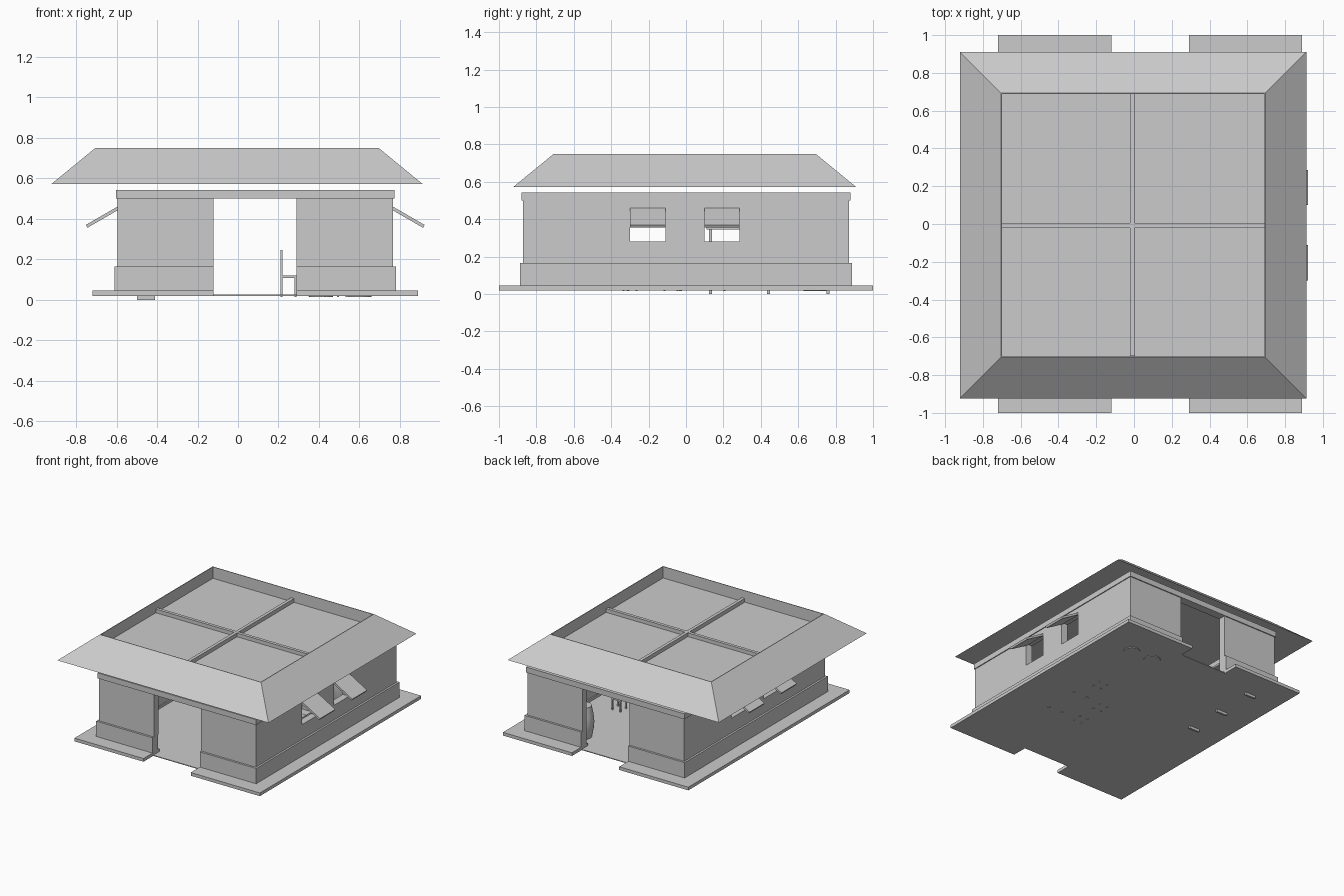
import bpy, bmesh, math
from mathutils import Matrix, Vector

if "Cube" in bpy.data.objects:
    bpy.data.objects.remove(bpy.data.objects["Cube"], do_unlink=True)

grey = bpy.data.materials.new("plain grey")
grey.use_nodes = True
grey.diffuse_color = (0.6, 0.6, 0.6, 1)
grey.node_tree.nodes["Principled BSDF"].inputs["Base Color"].default_value = (0.6, 0.6, 0.6, 1)

CX = 0.085                      # centre line of the building
DOOR = (-0.12, 0.29)            # doorway, same at front and back
WINDOWS = ((-0.30, -0.11), (0.10, 0.285))
SILL, HEAD = 0.28, 0.46


def finish(name, bm):
    mesh = bpy.data.meshes.new(name)
    bmesh.ops.recalc_face_normals(bm, faces=bm.faces)
    bm.to_mesh(mesh)
    bm.free()
    mesh.materials.append(grey)
    ob = bpy.data.objects.new(name, mesh)
    bpy.context.collection.objects.link(ob)
    return ob


def add_box(bm, x, y, z, turn=None):
    """Box from (low, high) ranges, optionally moved by a matrix."""
    size = [r[1] - r[0] for r in (x, y, z)]
    mid = Vector([(r[0] + r[1]) / 2 for r in (x, y, z)])
    m = Matrix.Translation(mid) @ Matrix.Diagonal((*size, 1))
    bmesh.ops.create_cube(bm, size=1, matrix=turn @ m if turn else m)


def boxes(name, ranges, turn=None):
    bm = bmesh.new()
    for x, y, z in ranges:
        add_box(bm, x, y, z, turn)
    return finish(name, bm)


def both(value, inner):
    """The two ranges between inner and outer distance from zero."""
    return ((-value, -inner), (inner, value))


def wall_course(hx, hy, z, thick, door=True):
    """One ring of walls, open at the doorways if asked."""
    out = []
    for a, b in both(hx, hx - thick):
        out.append(((CX + a, CX + b), (-hy, hy), z))
    left, right = CX - hx + thick, CX + hx - thick
    for y in both(hy, hy - thick):
        if door:
            out += [((left, DOOR[0]), y, z), ((DOOR[1], right), y, z)]
        else:
            out.append(((left, right), y, z))
    return out


# Ground slab with a notch at each doorway
slab_z = (0.02, 0.045)
slab = []
for x in ((-0.72, DOOR[0]), (DOOR[1], 0.89)):
    slab += [(x, y, slab_z) for y in both(1.0, 0.8)]
for x in ((-0.72, -0.53), (0.70, 0.89)):
    slab.append((x, (-0.8, 0.8), slab_z))
boxes("ground_slab", slab)
boxes("floor", [((-0.56, 0.73), (-0.88, 0.88), (0.02, 0.026))])

# Walls: plinth, main courses with windows, top band
boxes("plinth", wall_course(0.695, 0.888, (0.045, 0.165), 0.07))
boxes("lower_wall", wall_course(0.68, 0.872, (0.165, SILL), 0.055))
boxes("upper_wall", wall_course(0.68, 0.872, (HEAD, 0.50), 0.055))
piers = []
for x in both(0.68, 0.625):
    edges = (-0.872, *WINDOWS[0], *WINDOWS[1], 0.872)
    for i in range(0, 6, 2):
        piers.append(((CX + x[0], CX + x[1]), edges[i:i + 2], (SILL, HEAD)))
for y in both(0.872, 0.817):
    for x in ((CX - 0.625, DOOR[0]), (DOOR[1], CX + 0.625)):
        piers.append((x, y, (SILL, HEAD)))
boxes("window_piers", piers)
boxes("top_band", wall_course(0.687, 0.88, (0.50, 0.543), 0.065, door=False))

# Window shutters propped open
for side, label in ((1, "left"), (-1, "right")):
    hinge = Matrix.Translation((CX + side * 0.677, 0, 0.453))
    hinge = hinge @ Matrix.Rotation(side * math.radians(30), 4, 'Y')
    reach = (0, 0.18) if side > 0 else (-0.18, 0)
    boxes(label + "_shutters", [(reach, w, (-0.008, 0.008)) for w in WINDOWS], hinge)

# Roof: sloped skirt, upright parapet inside, sunken deck
bm = bmesh.new()
loops = []
for half, z in ((0.917, 0.572), (0.70, 0.75), (0.695, 0.75), (0.695, 0.66)):
    corners = ((-1, -1), (1, -1), (1, 1), (-1, 1))
    loops.append([bm.verts.new((sx * half - 0.005, sy * half - 0.007, z)) for sx, sy in corners])
for low, high in zip(loops, loops[1:]):
    for i in range(4):
        j = (i + 1) % 4
        bm.faces.new((low[i], low[j], high[j], high[i]))
bm.faces.new(loops[0])
bm.faces.new(loops[-1])
finish("roof", bm)
boxes("roof_beams", [((-0.02, 0.005), (-0.70, 0.69), (0.655, 0.69)),
                     ((-0.70, 0.69), (-0.02, 0.005), (0.655, 0.689))])

# Table
legs = [((x - 0.008, x + 0.008), (y - 0.008, y + 0.008), (0.015, 0.17))
        for x in (0.42, 0.54) for y in (-0.31, -0.03)]
boxes("table", legs + [((0.38, 0.58), (-0.36, 0.02), (0.17, 0.185))])

# Chairs, each facing +x before turning
for n, (x, y, angle) in enumerate(((0.25, -0.08, 0), (0.25, -0.30, 0), (0.46, 0.17, -90))):
    place = Matrix.Translation((x, y, 0)) @ Matrix.Rotation(math.radians(angle), 4, 'Z')
    parts = [((a, a + 0.01), (b, b + 0.01), (0.015, 0.11))
             for a in (-0.04, 0.03) for b in (-0.04, 0.03)]
    parts += [((-0.04, 0.042), (-0.042, 0.042), (0.108, 0.12)),
              ((-0.04, -0.03), (-0.042, 0.042), (0.12, 0.245))]
    boxes("chair_%d" % (n + 1), parts, place)

# Counter on three supports
counter = [((-0.50, -0.41), (y - 0.008, y + 0.008), (0.0, 0.345)) for y in (0.13, 0.44, 0.76)]
boxes("counter", counter + [((-0.54, -0.37), (0.11, 0.79), (0.345, 0.36))])

# Barrels in the back corner
for n, x in enumerate((0.41, 0.60)):
    bm = bmesh.new()
    rings = []
    for r, z in ((0.06, 0.015), (0.075, 0.09), (0.08, 0.145), (0.075, 0.20), (0.06, 0.27)):
        rings.append([bm.verts.new((x + r * math.cos(i * math.tau / 24),
                                    0.69 + r * math.sin(i * math.tau / 24), z)) for i in range(24)])
    for low, high in zip(rings, rings[1:]):
        for i in range(24):
            j = (i + 1) % 24
            bm.faces.new((low[i], low[j], high[j], high[i]))
    bm.faces.new(rings[0])
    bm.faces.new(rings[-1])
    barrel = finish("barrel_%d" % (n + 1), bm)
    bpy.ops.object.select_all(action='DESELECT')
    barrel.select_set(True)
    bpy.context.view_layer.objects.active = barrel
    bpy.ops.object.shade_smooth_by_angle(angle=math.radians(40))
